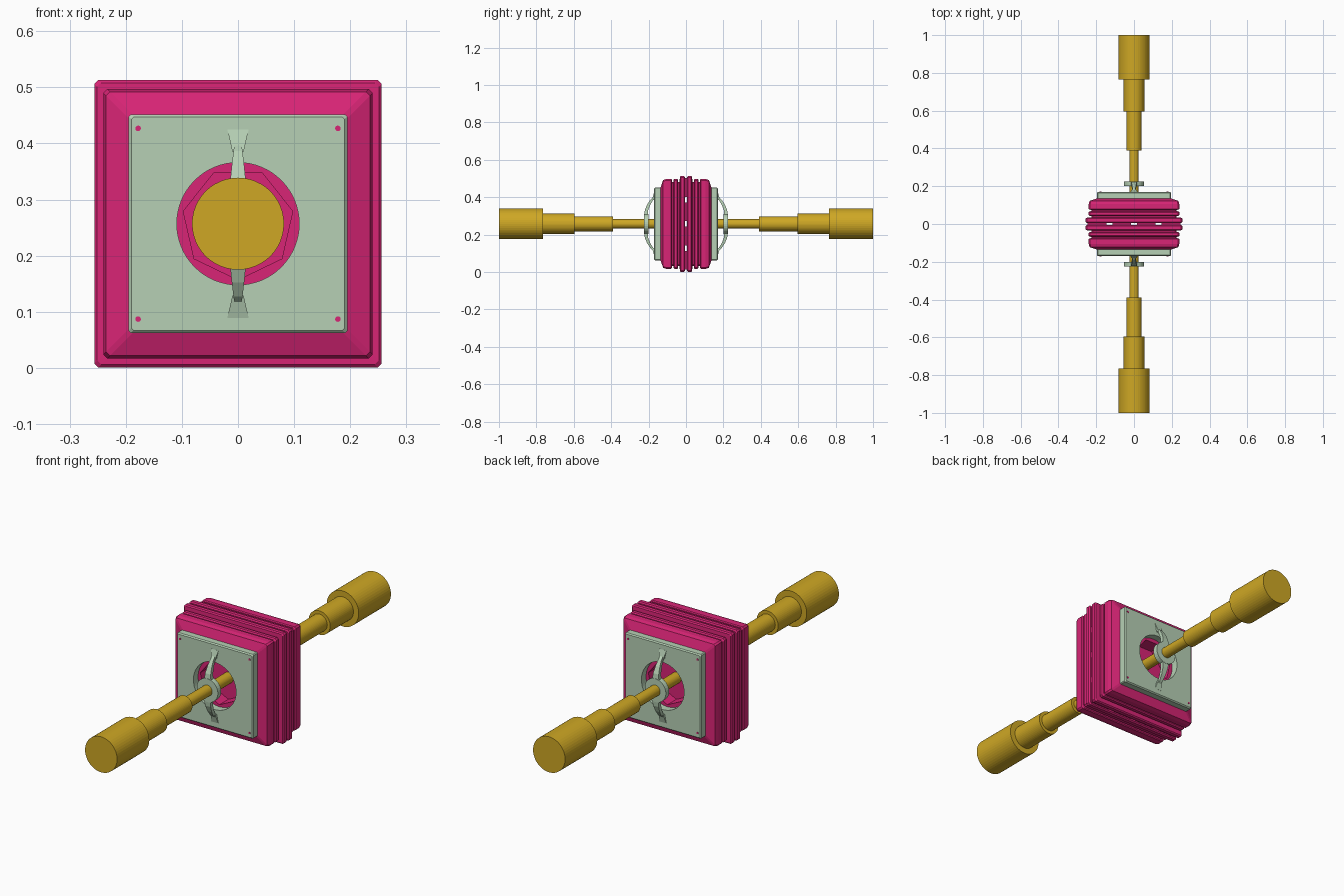
import bpy, bmesh, math
from mathutils import Matrix, Vector

if "Cube" in bpy.data.objects:
    bpy.data.objects.remove(bpy.data.objects["Cube"])

CZ = 0.257  # height of the central axis


def material(name, rgb):
    m = bpy.data.materials.new(name)
    m.use_nodes = True
    m.diffuse_color = (*rgb, 1)
    m.node_tree.nodes["Principled BSDF"].inputs["Base Color"].default_value = (*rgb, 1)
    return m


PINK = material("magenta", (0.69, 0.018, 0.18))
GREEN = material("pale green", (0.47, 0.63, 0.46))
GOLD = material("gold", (0.62, 0.39, 0.018))


def finish(name, bm, mat):
    bmesh.ops.recalc_face_normals(bm, faces=bm.faces)
    mesh = bpy.data.meshes.new(name)
    bm.to_mesh(mesh)
    bm.free()
    ob = bpy.data.objects.new(name, mesh)
    bpy.context.collection.objects.link(ob)
    mesh.materials.append(mat)
    return ob


def loft(name, rings, mat):
    """Skin a row of rings with equal point counts and cap both ends."""
    bm = bmesh.new()
    rows = [[bm.verts.new(p) for p in ring] for ring in rings]
    n = len(rows[0])
    for a, b in zip(rows, rows[1:]):
        for i in range(n):
            j = (i + 1) % n
            bm.faces.new((a[i], a[j], b[j], b[i]))
    bm.faces.new(rows[0])
    bm.faces.new(rows[-1][::-1])
    return finish(name, bm, mat)


def square(y, h, c=0.007):
    """Square ring with clipped corners, facing along y."""
    k = h - c
    pts = [(k, -h), (h, -k), (h, k), (k, h), (-k, h), (-h, k), (-h, -k), (-k, -h)]
    return [(x, y, CZ + z) for x, z in pts]


def circle(y, r, n, x=0, z=CZ, turn=0):
    angles = [turn + 2 * math.pi * i / n for i in range(n)]
    return [(x + r * math.cos(a), y, z + r * math.sin(a)) for a in angles]


def cut(ob, cutter):
    mod = ob.modifiers.new("cut", "BOOLEAN")
    mod.object = cutter
    mod.solver = "EXACT"
    cutter.hide_render = True
    cutter.hide_viewport = True
    cutter.display_type = "WIRE"


def mirror_back(ob):
    """Repeat a front part on the back."""
    mod = ob.modifiers.new("back copy", "MIRROR")
    mod.use_axis = (False, True, False)
    mod.use_mirror_merge = False


# Ribbed square housing, with a seven-sided recess
ribs = [(0.006, 0.251), (0.011, 0.256), (0.028, 0.256), (0.033, 0.251),
        (0.034, 0.225), (0.042, 0.225), (0.043, 0.236), (0.047, 0.24),
        (0.062, 0.24), (0.067, 0.235), (0.068, 0.225), (0.075, 0.225),
        (0.076, 0.236), (0.08, 0.24), (0.105, 0.24), (0.122, 0.235), (0.136, 0.195)]
housing = loft("housing", [square(-y, h) for y, h in ribs], PINK)
recess = loft("recess_cutter", [circle(-0.07, 0.1, 7, turn=-math.pi / 2),
                                circle(-0.2, 0.1, 7, turn=-math.pi / 2)], PINK)
cut(housing, recess)
mirror_back(housing)

# Spacer pads between the two housing halves, leaving narrow channels
bm = bmesh.new()
spans = [(-0.245, -0.145), (-0.115, -0.015), (0.015, 0.115), (0.145, 0.245)]
for x0, x1 in spans:
    for z0, z1 in spans:
        size = Matrix.Diagonal((x1 - x0, 0.014, z1 - z0, 1))
        place = Matrix.Translation(((x0 + x1) / 2, 0, CZ + (z0 + z1) / 2))
        bmesh.ops.create_cube(bm, size=1, matrix=place @ size)
finish("spacer_pads", bm, PINK)

# Face plate with a round opening
plate = loft("face_plate", [square(-0.13, 0.195, 0.004), square(-0.165, 0.195, 0.004),
                            square(-0.17, 0.19, 0.004)], GREEN)
opening = loft("opening_cutter", [circle(-0.1, 0.109, 64), circle(-0.2, 0.109, 64)], GREEN)
cut(plate, opening)
mirror_back(plate)

# Corner screws
for i, (sx, sz) in enumerate([(1, 1), (-1, 1), (-1, -1), (1, -1)]):
    rings = [circle(y, 0.005, 12, sx * 0.178, CZ + sz * 0.17) for y in (-0.165, -0.1715)]
    mirror_back(loft(f"screw_{i + 1}", rings, PINK))

# Stepped telescopic rod
steps = [(0.07, 0.39, 0.025), (0.39, 0.595, 0.04), (0.595, 0.765, 0.055), (0.765, 1.0, 0.082)]
rings = [circle(-y, r, 48) for y0, y1, r in steps for y in (y0, y1)]
rod = loft("telescopic_rod", rings, GOLD)
mirror_back(rod)

# Collar that holds the rod
mirror_back(loft("rod_collar", [circle(-0.2, 0.054, 32), circle(-0.224, 0.054, 32)], GREEN))

# Curved tapering arms and their wedge feet: outer y, inner y, height, half width
arm = [(0.224, 0.205, 0.04, 0.018), (0.22, 0.202, 0.075, 0.014),
       (0.207, 0.19, 0.105, 0.011), (0.19, 0.174, 0.13, 0.008),
       (0.172, 0.16, 0.145, 0.006)]
for label, s in (("upper", 1), ("lower", -1)):
    rings = [[(-w, -o, CZ + s * h), (w, -o, CZ + s * h),
              (w, -i, CZ + s * h), (-w, -i, CZ + s * h)] for o, i, h, w in arm]
    mirror_back(loft(f"{label}_arm", rings, GREEN))
    foot = [[(-w, -o, CZ + s * h), (w, -o, CZ + s * h),
             (w, -0.16, CZ + s * h), (-w, -0.16, CZ + s * h)]
            for o, h, w in ((0.182, 0.128, 0.01), (0.1705, 0.168, 0.019))]
    mirror_back(loft(f"{label}_foot", foot, GREEN))
